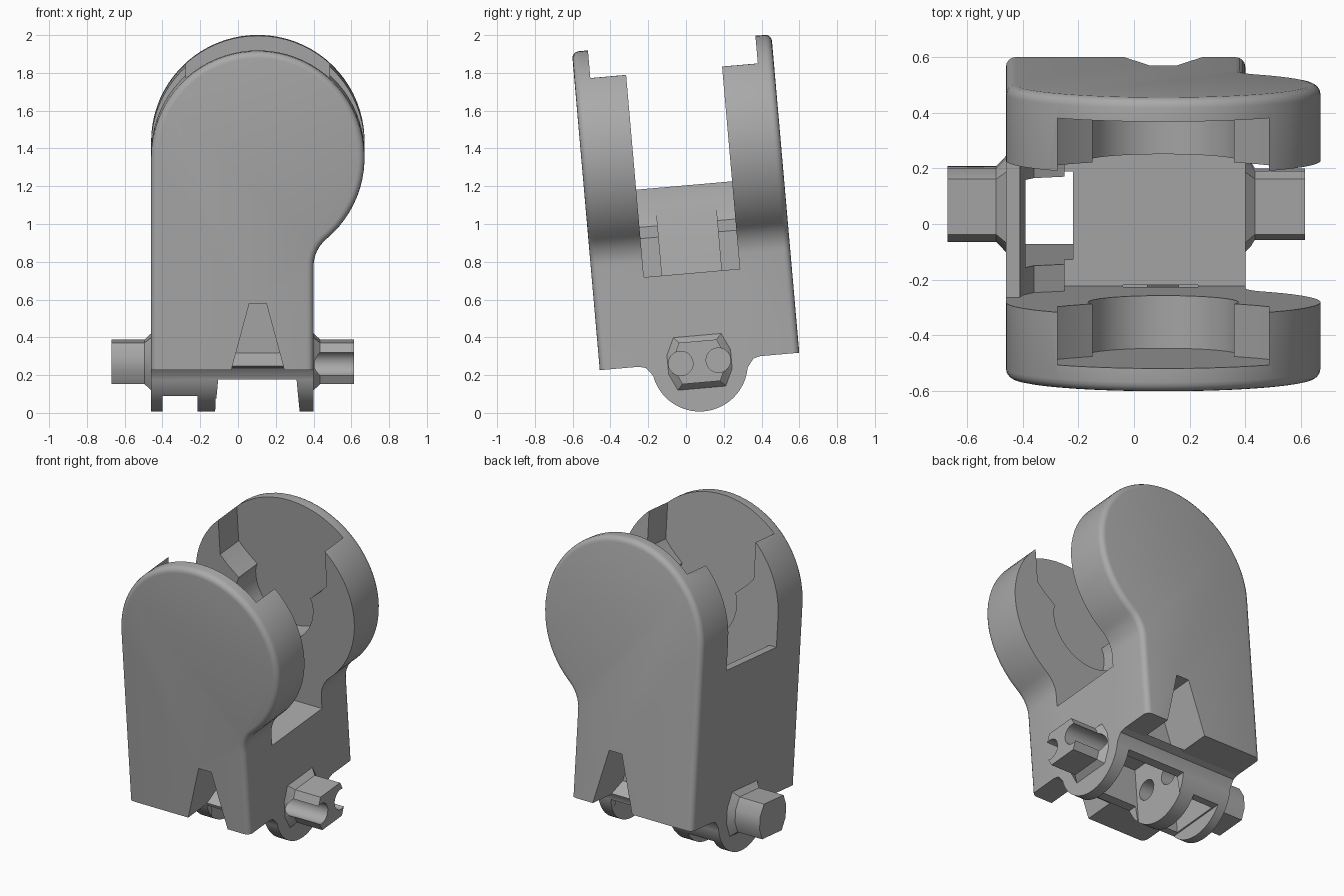
import bpy
import bmesh
from math import sin, cos, radians, sqrt, atan2, pi
from mathutils import Matrix, Vector

if "Cube" in bpy.data.objects:
    bpy.data.objects.remove(bpy.data.objects["Cube"], do_unlink=True)

grey = bpy.data.materials.new("plain_grey")
grey.use_nodes = True
COLOUR = (0.4, 0.4, 0.4, 1)
grey.diffuse_color = COLOUR
grey.node_tree.nodes["Principled BSDF"].inputs["Base Color"].default_value = COLOUR

MID = 0.095                      # middle of the body in depth
FRONT, BACK = MID - 0.53, MID + 0.53
INNER = 0.255                    # half width of the channel
LEFT_X, RIGHT_X = -0.46, 0.40
BASE, HEAD_X, HEAD_Z, HEAD_R = 0.265, 0.105, 1.392, 0.565
PIN_Z = 0.263


def arc(cx, cz, r, a0, a1, n):
    """Points on an arc, angles in radians."""
    steps = [a0 + (a1 - a0) * i / n for i in range(n + 1)]
    return [(cx + r * cos(a), cz + r * sin(a)) for a in steps]


def prism(name, pts, axis, lo, hi, rim=0, far_scale=1):
    """Extrude a profile along x (profile y,z) or y (profile x,z)."""
    bm = bmesh.new()
    centre = sum((Vector(p) for p in pts), Vector((0, 0))) / len(pts)
    rings = []
    for d, s in ((lo, 1), (hi, far_scale)):
        flat = [centre + (Vector(p) - centre) * s for p in pts]
        rings.append([bm.verts.new((d, p.x, p.y) if axis == "x" else (p.x, d, p.y))
                      for p in flat])
    caps = [bm.faces.new(r) for r in rings]
    n = len(pts)
    for i in range(n):
        j = (i + 1) % n
        bm.faces.new((rings[0][i], rings[0][j], rings[1][j], rings[1][i]))
    bmesh.ops.recalc_face_normals(bm, faces=bm.faces)
    if rim:
        edges = [e for f in caps for e in f.edges
                 if max(v.co.z for v in e.verts) > BASE + 0.01]
        bmesh.ops.bevel(bm, geom=edges, offset=rim, segments=4, profile=0.5,
                        affect="EDGES")
    mesh = bpy.data.meshes.new(name)
    bm.to_mesh(mesh)
    bm.free()
    mesh.materials.append(grey)
    obj = bpy.data.objects.new(name, mesh)
    bpy.context.collection.objects.link(obj)
    return obj


def box(name, x, y, z):
    return prism(name, [(x[0], z[0]), (x[1], z[0]), (x[1], z[1]), (x[0], z[1])],
                 "y", y[0], y[1])


def cut(cutter, *targets):
    """Subtract a cutter from each target, then discard it."""
    cutter.hide_render = True
    for t in targets:
        mod = t.modifiers.new("cut", "BOOLEAN")
        mod.operation, mod.solver, mod.object = "DIFFERENCE", "EXACT", cutter
        bpy.context.view_layer.objects.active = t
        bpy.ops.object.modifier_apply(modifier=mod.name)
    bpy.data.objects.remove(cutter, do_unlink=True)


# Housing: round head flowing through a concave fillet into a straight stem
fil = 0.19
fx = RIGHT_X + fil
dz = sqrt((HEAD_R + fil) ** 2 - (fx - HEAD_X) ** 2)
a = atan2(-dz, fx - HEAD_X)
outline = [(LEFT_X, BASE), (RIGHT_X, BASE)]
outline += arc(fx, HEAD_Z - dz, fil, pi, a + pi, 8)
outline += arc(HEAD_X, HEAD_Z, HEAD_R, a, pi, 48)[1:]
housing = prism("housing", outline, "y", FRONT, BACK, rim=0.035)

# Hinge barrel with small flares where it meets the base
ring = arc(MID, 0.255, 0.255, radians(190), radians(350), 32)
top = arc(MID, 0.255, 0.255, radians(20), radians(160), 24)
barrel = prism("hinge_barrel",
               [(MID - 0.34, 0.27), (MID - 0.285, 0.255)] + ring
               + [(MID + 0.285, 0.255), (MID + 0.34, 0.27)] + top,
               "x", LEFT_X, RIGHT_X)

# Pins with flared collars
section = [(0.133, 0.04), (0.1, 0.11), (-0.1, 0.11), (-0.133, 0.04)]
section += [(-y, -z) for y, z in section]
section = [(MID + y, PIN_Z + z) for y, z in section]
wide = [(MID + (y - MID) * 1.27, PIN_Z + (z - PIN_Z) * 1.27) for y, z in section]
left_pin = prism("solid_pin", section, "x", -0.67, LEFT_X + 0.03)
right_pin = prism("grooved_pin", section, "x", RIGHT_X - 0.04, 0.615)
left_collar = prism("solid_pin_collar", wide, "x", LEFT_X, LEFT_X - 0.035, far_scale=1 / 1.27)
right_collar = prism("grooved_pin_collar", wide, "x", RIGHT_X, RIGHT_X + 0.035, far_scale=1 / 1.27)

# Channel between the cheeks, with a raised step along the closed side
cut(prism("channel_cut", [(1, 0.735), (1, 3), (-1, 3), (-1, 1.2), (-0.41, 1.2),
                          (-0.40, 1.1), (-0.36, 1.0), (-0.25, 0.94), (-0.25, 0.735)],
          "y", MID - INNER, MID + INNER), housing)

# Open-topped snap pockets in the two cheeks
half = [(0.38, 3), (0.38, 1.58), (0.335, 1.53), (0.255, 1.46)]
bowl = arc(0, HEAD_Z, 0.27, radians(8), radians(-188), 32)
pocket = half + bowl + [(-x, z) for x, z in reversed(half)]
pocket = [(HEAD_X + x, z) for x, z in pocket]
cut(prism("pocket_cut", pocket, "y", MID - 0.445, MID + 0.445), housing)

# Wedge notches at the foot of the front and back
wedge = [(-0.08, 0.1), (0.06, 0.62), (0.15, 0.62), (0.29, 0.1)]
for lo, hi in ((FRONT - 0.1, MID - INNER), (MID + INNER, BACK + 0.1)):
    cut(prism("notch_cut", wedge, "y", lo, hi), housing)
cut(box("slit_cut", (-0.04, 0.23), (MID - 0.28, MID - 0.25), (0.58, 0.77)), housing)

# Shaft down beside the closed wall, and the hollow between the hinge lugs
cut(box("shaft_cut", (-0.39, -0.22), (MID - 0.158, MID + 0.158), (-1, 1.1)),
    housing, barrel)
cut(box("hollow_cut", (-0.12, 0.32), (MID - 0.19, MID + 0.19), (-1, 0.45)),
    housing, barrel)
cut(prism("lug_gap_cut", [(-0.14, -0.2), (-0.105, 0.19), (0.31, 0.19), (0.345, -0.2)],
          "y", -0.6, 0.8), barrel)
cut(box("recess_cut", (-0.40, -0.215), (-0.6, 0.8), (-1, 0.1)), barrel)

# Twin bores through the lugs and along the grooved pin
for side in (-1, 1):
    bore = arc(MID + side * 0.1, PIN_Z, 0.065, 0, 2 * pi, 24)[:-1]
    cut(prism("bore_cut", bore, "x", -0.21, 0.9), barrel, housing, right_pin, right_collar)

# Lean the whole assembly and smooth the curved faces
tilt = Matrix.Rotation(radians(5), 4, "X")
for obj in (housing, barrel, left_pin, right_pin, left_collar, right_collar):
    obj.data.transform(tilt)
    bpy.ops.object.select_all(action="DESELECT")
    obj.select_set(True)
    bpy.context.view_layer.objects.active = obj
    bpy.ops.object.shade_smooth_by_angle(angle=radians(30))
